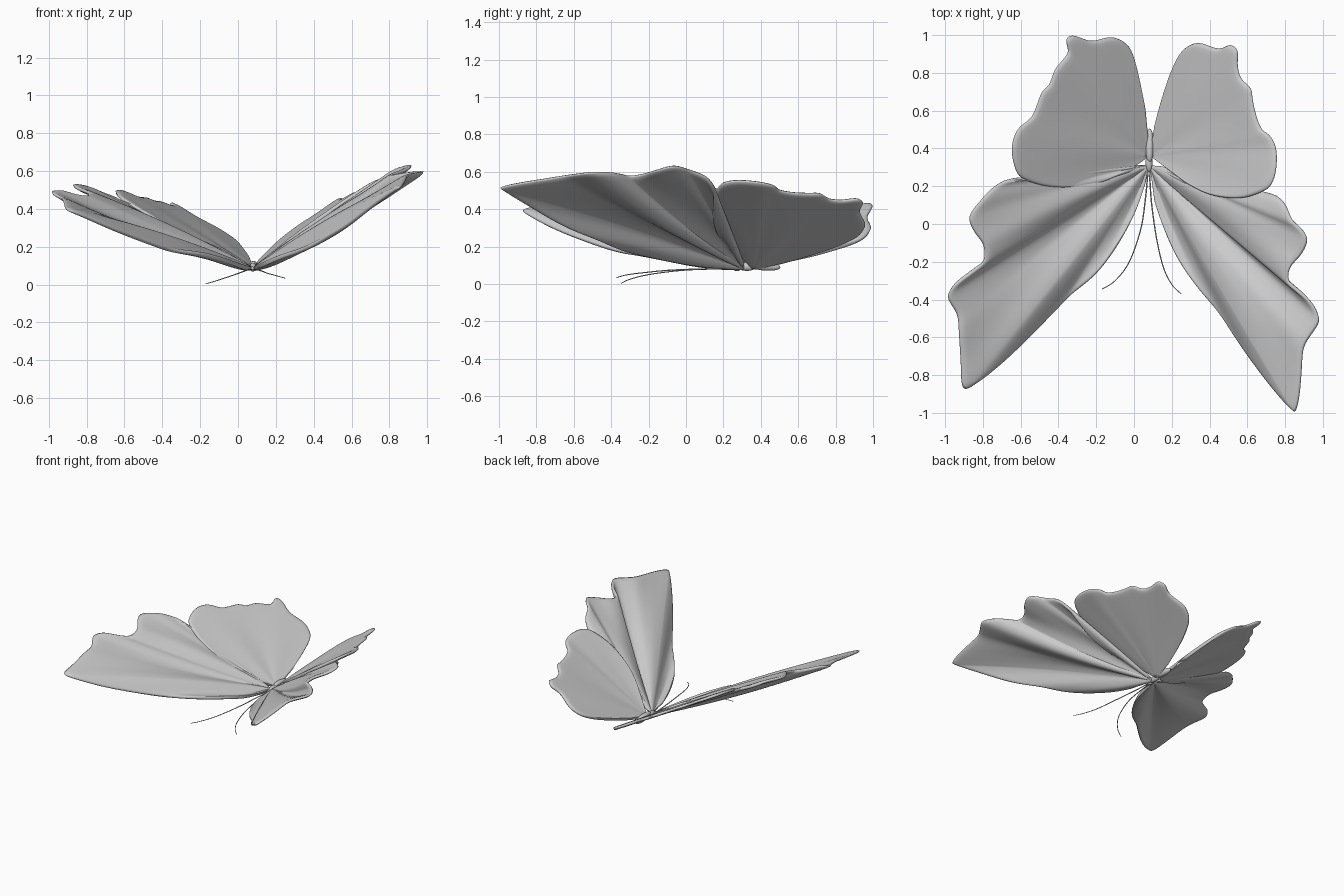
import bpy, bmesh, math
from mathutils import Vector

if "Cube" in bpy.data.objects:
    bpy.data.objects.remove(bpy.data.objects["Cube"])

RINGS, SUB = 14, 3


def catmull(pts, sub):
    """Smooth an open outline through its control points."""
    out = []
    n = len(pts)
    for i in range(n - 1):
        p0, p1, p2, p3 = (pts[max(i - 1, 0)], pts[i], pts[i + 1], pts[min(i + 2, n - 1)])
        for k in range(sub):
            t = k / sub
            out.append(0.5 * (2 * p1 + (p2 - p0) * t + (2 * p0 - 5 * p1 + 4 * p2 - p3) * t * t
                              + (3 * p1 - p0 - 3 * p2 + p3) * t ** 3))
    return out + [pts[-1]]


def wing(name, root, outline, fold=0.0):
    """Fan of rings from the wing root to its wavy edge, pleated, then thickened."""
    root = Vector(root)
    edge = catmull([Vector(p) for p in outline], SUB)
    ang = [math.atan2(p.y - root.y, abs(p.x - root.x)) for p in edge]
    lo, hi = min(ang), max(ang)
    bm = bmesh.new()
    apex = bm.verts.new(root)
    rows = []
    for p, a in zip(edge, ang):
        u = (hi - a) / (hi - lo)
        pleat = -fold * 4 * u * (1 - u) * math.sin(2 * math.pi * (u - 0.31) / 0.44)
        row = []
        for j in range(1, RINGS + 1):
            s = j / RINGS
            q = root.lerp(p, s)
            q.z += pleat * math.sin(math.pi * s)
            row.append(bm.verts.new(q))
        rows.append(row)
    for a, b in zip(rows, rows[1:]):
        bm.faces.new((apex, a[0], b[0]))
        for j in range(RINGS - 1):
            bm.faces.new((a[j], a[j + 1], b[j + 1], b[j]))
    for f in bm.faces:
        f.smooth = True
    me = bpy.data.meshes.new(name)
    bm.to_mesh(me)
    bm.free()
    ob = bpy.data.objects.new(name, me)
    bpy.context.collection.objects.link(ob)
    sol = ob.modifiers.new("thickness", 'SOLIDIFY')
    sol.thickness, sol.offset = 0.024, 0
    sub = ob.modifiers.new("rounding", 'SUBSURF')
    sub.levels = sub.render_levels = 1


def tilt(pts, root, slope, lean, valley):
    """Lift a flat outline into a tilted wing."""
    out = []
    for x, y in pts:
        dy = y - 0.4
        out.append((x, y, 0.09 + slope * abs(x - root[0]) + lean * (abs(dy) if valley else dy)))
    return out


def ellipsoid(name, loc, size, pitch=0):
    bpy.ops.mesh.primitive_uv_sphere_add(segments=24, ring_count=16, radius=1, location=loc,
                                         rotation=(pitch, 0, 0))
    ob = bpy.context.object
    ob.name = name
    ob.scale = size
    bpy.ops.object.shade_smooth()


def antenna(name, pts):
    cu = bpy.data.curves.new(name, 'CURVE')
    cu.dimensions = '3D'
    cu.bevel_depth, cu.bevel_resolution = 0.003, 2
    cu.use_fill_caps = True
    path = catmull([Vector(p) for p in pts], 6)
    sp = cu.splines.new('POLY')
    sp.points.add(len(path) - 1)
    for i, (pt, p) in enumerate(zip(sp.points, path)):
        pt.co = (*p, 1)
        pt.radius = 1.3 - 0.6 * i / len(path)
    ob = bpy.data.objects.new(name, cu)
    bpy.context.collection.objects.link(ob)


# Rear wings
rr, rl = (0.087, 0.36, 0.085), (0.075, 0.36, 0.085)
right_rear = [(.11, .51), (.15, .66), (.20, .81), (.25, .91), (.30, .95), (.35, .96), (.41, .94),
              (.46, .93), (.51, .95), (.55, .92), (.55, .84), (.57, .77), (.62, .72), (.63, .66),
              (.65, .57), (.68, .50), (.72, .47), (.755, .40), (.755, .29), (.73, .21), (.68, .17),
              (.56, .135), (.40, .155), (.27, .22)]
left_rear = [(.06, .48), (.05, .63), (.02, .79), (-.02, .93), (-.08, .98), (-.14, .99), (-.23, .97),
             (-.32, 1.0), (-.36, .98), (-.35, .92), (-.37, .88), (-.42, .82), (-.45, .74),
             (-.49, .70), (-.52, .62), (-.55, .56), (-.62, .50), (-.65, .40), (-.63, .29),
             (-.59, .24), (-.47, .20), (-.31, .195), (-.16, .23), (-.02, .29)]
wing("right_rear_wing", rr, tilt(right_rear, rr, 0.68, 0.10, True), 0.004)
wing("left_rear_wing", rl, tilt(left_rear, rl, 0.56, 0.17, False), 0.004)

# Long front wings
wing("right_front_wing", (.087, .31, .085), [
    (.35, .17, .26), (.53, .14, .36), (.73, .15, .49), (.80, .11, .57), (.84, .02, .61),
    (.90, -.04, .63), (.92, -.09, .63), (.89, -.16, .61), (.83, -.23, .59), (.82, -.30, .58),
    (.86, -.35, .59), (.94, -.42, .60), (.985, -.51, .60), (.94, -.59, .59), (.90, -.66, .58),
    (.89, -.78, .56), (.88, -.90, .54), (.86, -.99, .52), (.83, -.98, .50), (.72, -.85, .42),
    (.58, -.66, .31), (.46, -.48, .24), (.35, -.355, .19), (.24, -.2, .155), (.16, -.03, .12),
    (.11, .13, .095)], 0.03)
wing("left_front_wing", (.072, .31, .085), [
    (-.18, .22, .21), (-.39, .19, .31), (-.53, .22, .39), (-.65, .235, .46), (-.74, .20, .49),
    (-.81, .13, .52), (-.875, .04, .53), (-.85, -.04, .51), (-.80, -.11, .49), (-.80, -.20, .47),
    (-.87, -.26, .48), (-.95, -.32, .50), (-.99, -.39, .49), (-.94, -.48, .46), (-.93, -.58, .45),
    (-.92, -.74, .42), (-.91, -.87, .40), (-.84, -.85, .37), (-.66, -.70, .29), (-.45, -.49, .21),
    (-.34, -.38, .18), (-.20, -.265, .165), (-.08, -.10, .135), (.01, .07, .1),
    (.06, .24, .085)], 0.03)

# Body
ellipsoid("abdomen", (.083, .415, .098), (.023, .09, .026), -0.1)
ellipsoid("thorax", (.080, .325, .092), (.019, .05, .022))
ellipsoid("head", (.077, .272, .082), (.012, .022, .013))

# Antennae
antenna("left_antenna", [(.073, .27, .08), (.06, .13, .08), (.035, -.03, .072),
                         (-.025, -.20, .05), (-.10, -.30, .025), (-.17, -.345, .004)])
antenna("right_antenna", [(.082, .27, .08), (.093, .11, .08), (.12, -.08, .074),
                          (.156, -.23, .06), (.20, -.32, .048), (.25, -.37, .034)])
